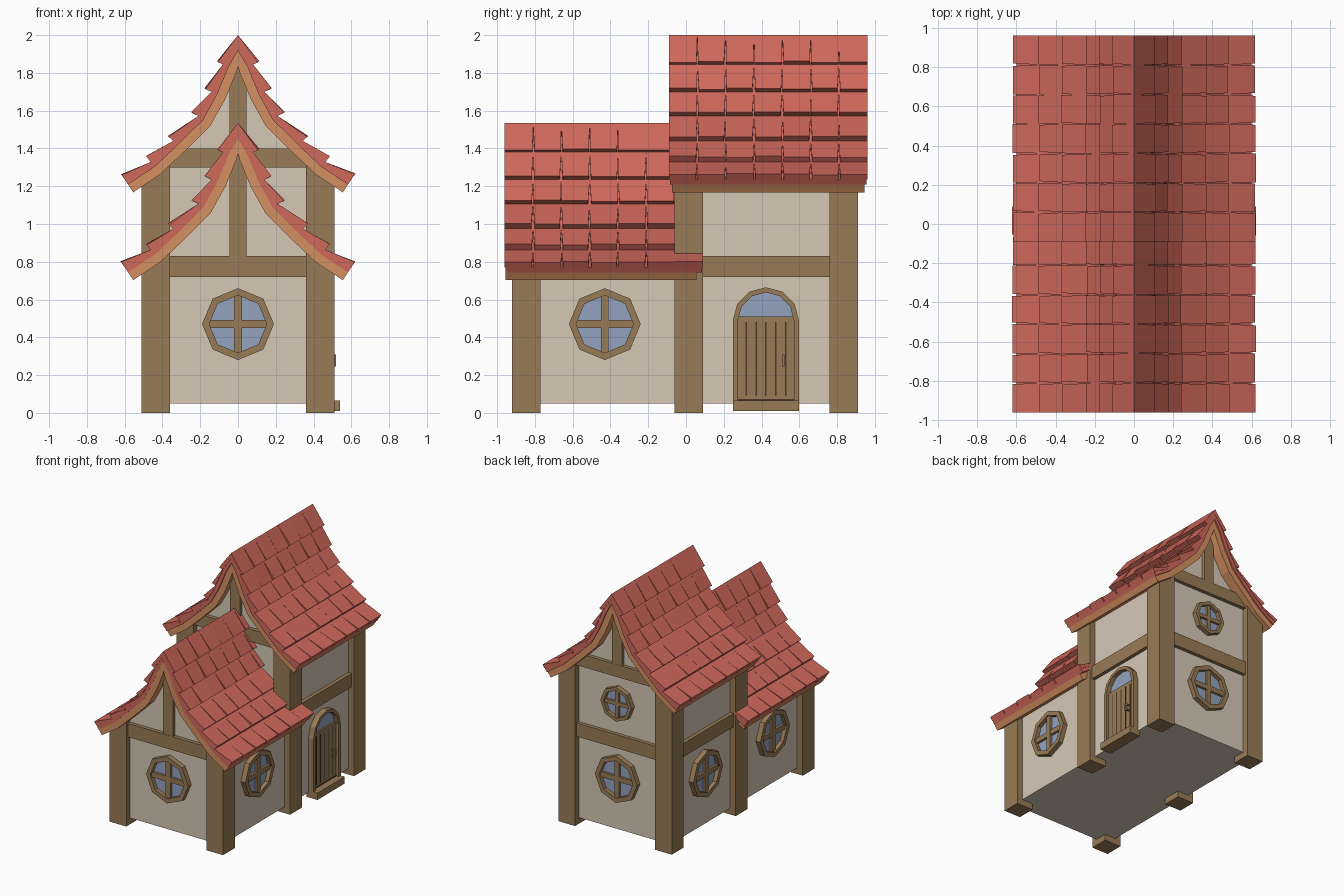
import bpy, bmesh, random
from math import sin, cos, pi, hypot, radians
from mathutils import Matrix

random.seed(4)
if "Cube" in bpy.data.objects:
    bpy.data.objects.remove(bpy.data.objects["Cube"])


def material(name, *rgb):
    lin = [((c / 255 + 0.055) / 1.055) ** 2.4 for c in rgb] + [1]
    m = bpy.data.materials.new(name)
    m.use_nodes = True
    m.diffuse_color = lin
    bsdf = next(n for n in m.node_tree.nodes if n.type == 'BSDF_PRINCIPLED')
    bsdf.inputs["Base Color"].default_value = lin
    return m


PLASTER = material("plaster", 214, 200, 181)
WOOD = material("timber", 153, 123, 86)
TRIM = material("roof_trim", 213, 144, 97)
TILE = material("roof_tile", 207, 104, 91)
GLASS = material("window_glass", 146, 162, 190)
DARK = material("door_groove", 75, 56, 38)


def finish(bm, name, mat, angle=0):
    bmesh.ops.recalc_face_normals(bm, faces=bm.faces)
    bm.transform(Matrix.Rotation(radians(angle), 4, 'Z'))
    mesh = bpy.data.meshes.new(name)
    bm.to_mesh(mesh)
    bm.free()
    mesh.materials.append(mat)
    ob = bpy.data.objects.new(name, mesh)
    bpy.context.collection.objects.link(ob)
    return ob


def loft(bm, ring_a, ring_b):
    """Closed solid between two matching loops of points."""
    a = [bm.verts.new(p) for p in ring_a]
    b = [bm.verts.new(p) for p in ring_b]
    bm.faces.new(a)
    bm.faces.new(b)
    for i in range(len(a)):
        j = (i + 1) % len(a)
        bm.faces.new((a[i], a[j], b[j], b[i]))


def strip(name, top, low, y0, y1, mat, angle=0, closed=False):
    """Band between two (x, z) polylines, extruded from y0 to y1."""
    bm = bmesh.new()
    cols = [[bm.verts.new((p[0], y, p[1])) for p, y in
             ((t, y0), (b, y0), (b, y1), (t, y1))] for t, b in zip(top, low)]
    pairs = list(zip(cols, cols[1:]))
    if closed:
        pairs.append((cols[-1], cols[0]))
    else:
        bm.faces.new(cols[0])
        bm.faces.new(cols[-1])
    for c, d in pairs:
        for k in range(4):
            n = (k + 1) % 4
            bm.faces.new((c[k], c[n], d[n], d[k]))
    return finish(bm, name, mat, angle)


def block(name, x0, x1, z0, z1, y0, y1, mat, angle=0):
    return strip(name, [(x0, z1), (x1, z1)], [(x0, z0), (x1, z0)], y0, y1, mat, angle)


def panel(name, pts, y0, y1, mat, angle=0):
    bm = bmesh.new()
    loft(bm, [(x, y0, z) for x, z in pts], [(x, y1, z) for x, z in pts])
    return finish(bm, name, mat, angle)


def arc(x, z, r, start, stop, n):
    return [(x + r * cos(start + (stop - start) * i / n),
             z + r * sin(start + (stop - start) * i / n)) for i in range(n + 1)]


def offset(pts, d, apex):
    """Shift a roof curve inwards by d; the ridge point goes to height apex."""
    out = [(0, apex)]
    for i in range(1, len(pts)):
        a, b = pts[i - 1], pts[min(i + 1, len(pts) - 1)]
        dx, dz = b[0] - a[0], b[1] - a[1]
        s = d / hypot(dx, dz)
        out.append((pts[i][0] + dz * s, pts[i][1] - dx * s))
    return out


def full(pts, drop=0):
    both = [(-x, z) for x, z in pts[:0:-1]] + pts
    return [(x, z - drop) for x, z in both]


# Roof curves, ridge to eave
TIPS = [(0, 2.0), (.11, 1.86), (.175, 1.717), (.245, 1.59), (.37, 1.465), (.485, 1.357), (.62, 1.265)]
BASE = [(0, 1.97), (.08, 1.845), (.14, 1.70), (.21, 1.572), (.343, 1.44), (.462, 1.328), (.6, 1.236)]
DECK = offset(BASE, .033, 1.917)
SOFFIT = offset(BASE, .082, 1.838)
CORE = offset(BASE, .055, 1.88)
ROWS, COLS, W = 6, 7, .15


def roof(name, y0, deck0, deck1, drop):
    strip(name + "_deck", full(DECK, drop), full(SOFFIT, drop), deck0, deck1, TRIM)
    strip(name + "_underlay", full(BASE, drop), full(DECK, drop), y0 + .004, y0 + COLS * W - .004, TILE)
    bm = bmesh.new()
    for side in (-1, 1):
        for r in range(ROWS):
            for c in range(COLS):
                start = TIPS[0] if r == 0 else BASE[r]
                lift = random.uniform(-.005, .003)
                tip = (TIPS[r + 1][0] + lift, TIPS[r + 1][1] + lift)
                section = [start, tip, BASE[r + 1], (BASE[r][0], BASE[r][1] - .015)]
                ends = []
                for edge, sgn in ((c, 1), (c + 1, -1)):
                    gap = random.uniform(0, .009) if 0 < edge < COLS else 0
                    y = y0 + edge * W
                    ys = (y, y + sgn * gap, y + sgn * gap, y)
                    ends.append([(side * p[0], yy, p[1] - drop) for p, yy in zip(section, ys)])
                loft(bm, *ends)
    finish(bm, name + "_shingles", TILE)


DROP = .465
roof("main_roof", -.09, -.075, .945, 0)
roof("wing_roof", -.96, -.955, .055, DROP)

# Plastered bodies with curved gables
for name, y0, y1, drop in (("main_walls", -.01, .86, 0), ("wing_walls", -.87, .0, DROP)):
    top = full(CORE[:6] + [(.46, 1.25)], drop)
    strip(name, top, [(x, .05) for x, z in top], y0, y1, PLASTER)

# Corner posts, tops cut to the roof slope
for name, y, drop in (("wing_post", -.92, DROP), ("middle_post", -.06, 0), ("back_post", .76, 0)):
    for s, tag in ((1, "left"), (-1, "right")):
        strip(f"{name}_{tag}", [(s * .36, 1.325 - drop), (s * .51, 1.22 - drop)],
              [(s * .36, 0), (s * .51, 0)], y, y + .15, WOOD)

# Gable timbers: (name, angle, wall distance, tie beam heights, king post range)
for name, angle, d, ties, lo, hi in (
        ("wing_front", 0, .87, (.72,), .83, 1.41),
        ("main_front", 0, .01, (1.30,), 1.40, 1.87),
        ("main_back", 180, .86, (.72, 1.30), 1.40, 1.87)):
    for z in ties:
        block(name + "_tie_beam", -.37, .37, z, z + (.11 if z < 1 else .10), -d - .03, -d + .02, WOOD, angle)
    block(name + "_king_post", -.045, .045, lo, hi, -d - .028, -d + .02, WOOD, angle)

# Side beams of the tall block
block("left_side_beam", .08, .77, .72, .83, -.49, -.44, WOOD, 90)
block("right_side_beam", -.77, -.08, .72, .83, -.49, -.44, WOOD, -90)


def window(name, u, z, r, d, angle):
    outer = arc(u, z, r, 0, 2 * pi, 8)[:-1]
    inner = arc(u, z, r * .8, 0, 2 * pi, 8)[:-1]
    strip(name + "_frame", outer, inner, -d - .04, -d + .01, WOOD, angle, closed=True)
    panel(name + "_glass", inner, -d - .008, -d + .001, GLASS, angle)
    b, k = r * .11, r * .81
    block(name + "_bar_upright", u - b, u + b, z - k, z + k, -d - .028, -d, WOOD, angle)
    block(name + "_bar_level", u - k, u + k, z - b, z + b, -d - .027, -d, WOOD, angle)


window("wing_front_window", 0, .47, .19, .87, 0)
window("wing_left_window", -.43, .47, .19, .46, 90)
window("wing_right_window", .43, .47, .19, .46, -90)
window("main_right_window", -.43, .47, .19, .46, -90)
window("back_lower_window", 0, .47, .19, .86, 180)
window("back_upper_window", 0, 1.08, .14, .86, 180)

# Arched door on the left side
U, SPRING, D = .423, .49, .46


def arch(r, foot):
    return [(U + r, foot)] + arc(U, SPRING, r, 0, pi, 6) + [(U - r, foot)]


strip("door_frame", arch(.175, .06), arch(.148, .06), -D - .045, -D + .01, WOOD, 90)
panel("door_light", arch(.15, .505), -D - .009, -D + .001, GLASS, 90)
block("door_leaf", U - .15, U + .15, .06, .51, -D - .022, -D, WOOD, 90)
for i in range(5):
    g = U + (i - 2) * .052
    block("door_groove", g - .004, g + .004, .09, .48, -D - .024, -D - .018, DARK, 90)
block("door_bottom_gap", U - .148, U + .148, .066, .074, -D - .024, -D - .018, DARK, 90)
block("door_handle", .508, .522, .245, .31, -D - .06, -D - .045, WOOD, 90)
for z in (.25, .295):
    block("door_handle_mount", .509, .521, z, z + .01, -D - .05, -D - .015, WOOD, 90)
block("door_step", U - .175, U + .175, .01, .066, -D - .08, -D + .02, WOOD, 90)
